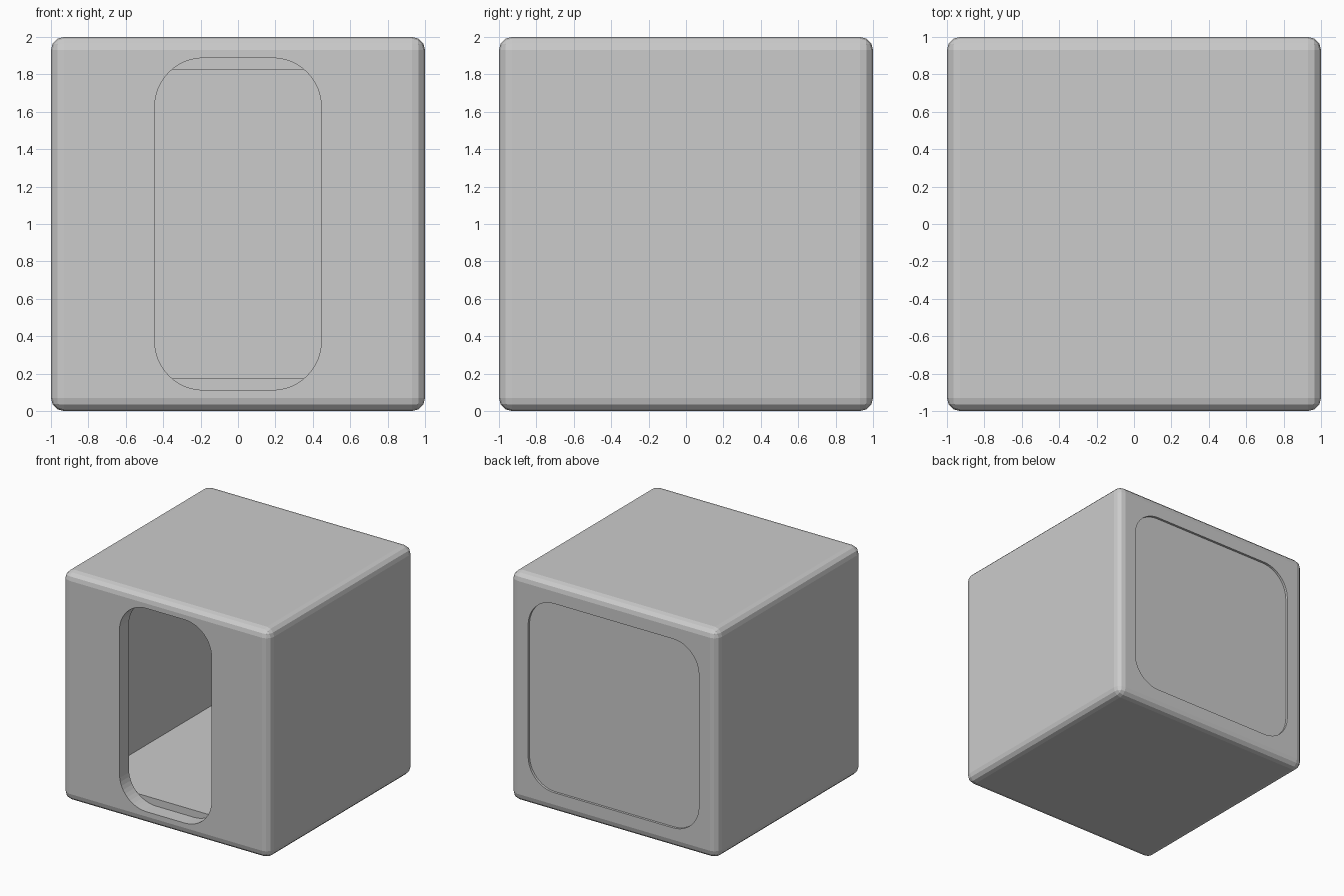
import bpy, bmesh, math

if "Cube" in bpy.data.objects:
    bpy.data.objects.remove(bpy.data.objects["Cube"])

def prism(name, hx, hz, r, y0, y1, seg=12):
    """Rounded rectangle in the xz plane, extruded along y."""
    bm = bmesh.new()
    pts = []
    for k, (sx, sz) in enumerate([(1, 1), (-1, 1), (-1, -1), (1, -1)]):
        if r == 0:
            pts.append((sx * hx, sz * hz))
            continue
        for i in range(seg + 1):
            a = math.radians(90 * (k + i / seg))
            pts.append((sx * (hx - r) + r * math.cos(a), sz * (hz - r) + r * math.sin(a)))
    face = bm.faces.new([bm.verts.new((x, y0, z + 1)) for x, z in pts])
    out = bmesh.ops.extrude_face_region(bm, geom=[face])
    for v in out["geom"]:
        if isinstance(v, bmesh.types.BMVert):
            v.co.y = y1
    bmesh.ops.recalc_face_normals(bm, faces=bm.faces)
    mesh = bpy.data.meshes.new(name)
    bm.to_mesh(mesh)
    bm.free()
    obj = bpy.data.objects.new(name, mesh)
    bpy.context.collection.objects.link(obj)
    return obj

# Housing: cube with softly bevelled edges
bpy.ops.mesh.primitive_cube_add(size=2, location=(0, 0, 1))
housing = bpy.context.object
housing.name = "housing"
bevel = housing.modifiers.new("edge_bevel", "BEVEL")
bevel.width = 0.07
bevel.segments = 3

# Openings: front slot, square inner chamber, rounded back opening
cutters = [
    prism("front_slot_cutter", 0.445, 0.8875, 0.26, -1.2, -0.87),
    prism("chamber_cutter", 0.825, 0.825, 0, -0.871, 0.9),
    prism("back_opening_cutter", 0.825, 0.825, 0.25, 0.85, 1.2),
]
for c in cutters:
    mod = housing.modifiers.new(c.name, "BOOLEAN")
    mod.operation = "DIFFERENCE"
    mod.solver = "EXACT"
    mod.object = c
    c.hide_render = True
    c.hide_set(True)

# Back panel: closes the back opening, set in slightly
prism("back_panel", 0.825, 0.825, 0.25, 0.9, 0.98)
